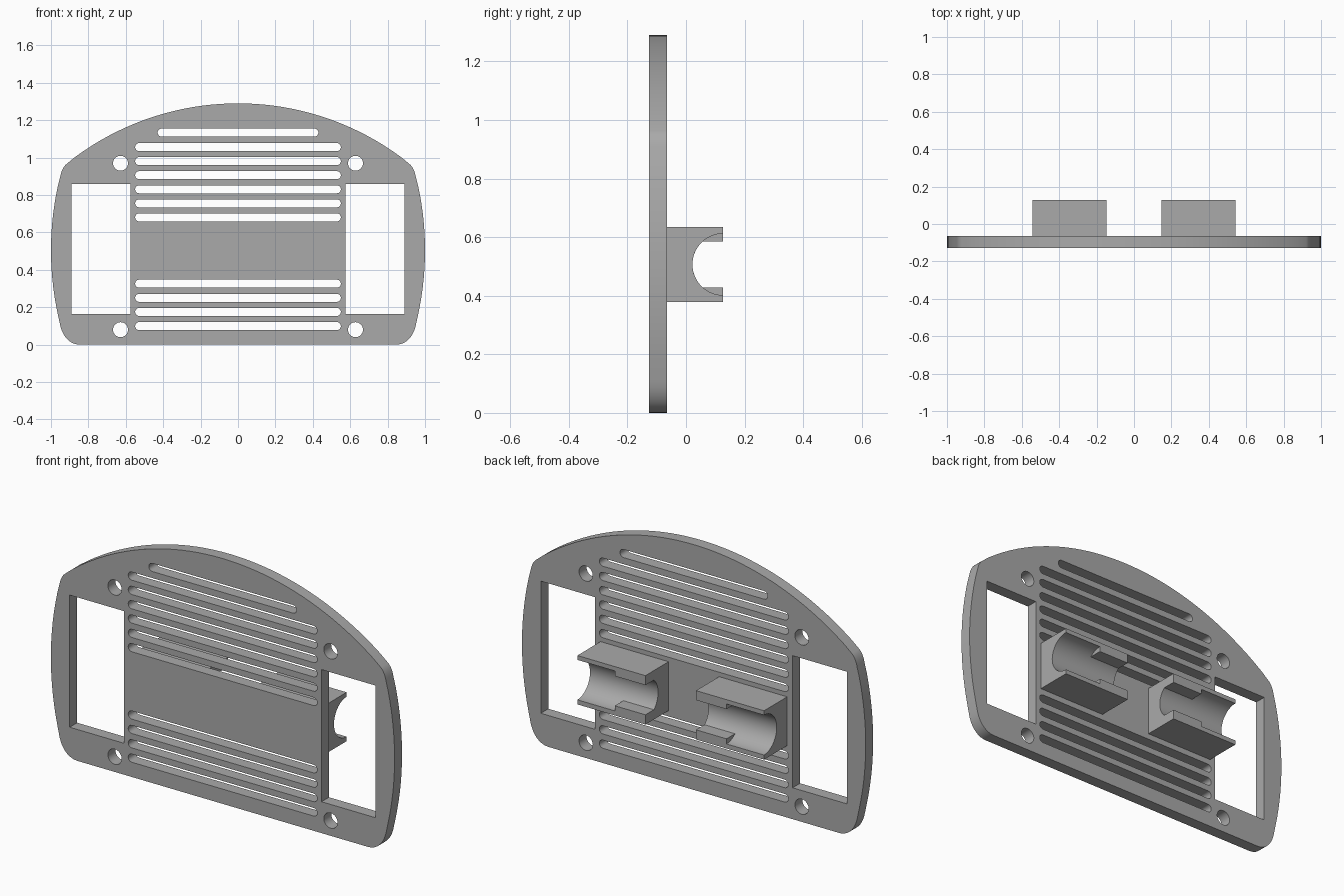
import bpy, bmesh, math
from mathutils import Matrix, Vector

if "Cube" in bpy.data.objects:
    bpy.data.objects.remove(bpy.data.objects["Cube"])

grey = bpy.data.materials.new("plain grey")
grey.diffuse_color = (0.4, 0.4, 0.4, 1)
grey.use_nodes = True
grey.node_tree.nodes["Principled BSDF"].inputs["Base Color"].default_value = grey.diffuse_color


def arc(cx, cy, r, a0, a1, n):
    """Points on a circular arc, angles in degrees."""
    return [(cx + r * math.cos(math.radians(a0 + (a1 - a0) * i / n)),
             cy + r * math.sin(math.radians(a0 + (a1 - a0) * i / n))) for i in range(n + 1)]


def bezier(a, b, c, d, n=10):
    """Inner points and ends of a cubic corner."""
    a, b, c, d = map(Vector, (a, b, c, d))
    pts = []
    for i in range(n + 1):
        t = i / n
        pts.append(tuple(a * (1 - t) ** 3 + b * 3 * t * (1 - t) ** 2 + c * 3 * t * t * (1 - t) + d * t ** 3))
    return pts


def extrude_profile(name, loops, depth, matrix):
    """Filled 2D loops (outline first, then holes) extruded evenly to both sides."""
    cu = bpy.data.curves.new(name, 'CURVE')
    cu.dimensions, cu.fill_mode, cu.extrude = '2D', 'BOTH', depth / 2
    for pts in loops:
        s = cu.splines.new('POLY')
        s.points.add(len(pts) - 1)
        for p, (x, y) in zip(s.points, pts):
            p.co = (x, y, 0, 1)
        s.use_cyclic_u = True
    tmp = bpy.data.objects.new(name + "_profile", cu)
    bpy.context.collection.objects.link(tmp)
    bpy.context.view_layer.update()
    mesh = bpy.data.meshes.new_from_object(tmp.evaluated_get(bpy.context.evaluated_depsgraph_get()))
    bpy.data.objects.remove(tmp)
    bm = bmesh.new()
    bm.from_mesh(mesh)
    bmesh.ops.remove_doubles(bm, verts=bm.verts, dist=1e-5)
    bmesh.ops.transform(bm, matrix=matrix, verts=bm.verts)
    bmesh.ops.recalc_face_normals(bm, faces=bm.faces)
    bm.to_mesh(mesh)
    bm.free()
    mesh.name = name
    mesh.materials.clear()
    mesh.materials.append(grey)
    ob = bpy.data.objects.new(name, mesh)
    bpy.context.collection.objects.link(ob)
    bpy.ops.object.select_all(action='DESELECT')
    ob.select_set(True)
    bpy.context.view_layer.objects.active = ob
    bpy.ops.object.shade_smooth_by_angle(angle=math.radians(30))
    return ob


# Plate outline: right half from bottom to crown, then mirrored
half = bezier((0.845, 0), (0.90, 0), (0.94, 0.045), (0.952, 0.11))
side_r = 1.62
half += [(1 - side_r + math.sqrt(side_r ** 2 - (z - 0.505) ** 2), z)
         for z in [0.11 + 0.79 * i / 16 for i in range(1, 16)]]
half += bezier((0.95, 0.90), (0.945, 0.925), (0.937, 0.947), (0.92, 0.963))
top_r = 1.465
half += [(x, 1.29 - top_r + math.sqrt(top_r ** 2 - x * x))
         for x in [0.92 * (1 - i / 20) for i in range(1, 21)]]
outline = half + [(-x, z) for x, z in reversed(half[:-1])]


def slot(w, z, r=0.0215):
    """Round-ended ventilation slot."""
    return arc(w - r, z, r, -90, 90, 10) + arc(r - w, z, r, 90, 270, 10)


# Windows, screw holes and ventilation slots
holes = []
for s in (-1, 1):
    holes.append([(s * 0.575, 0.165), (s * 0.89, 0.165), (s * 0.89, 0.86), (s * 0.575, 0.86)])
    for z in (0.08, 0.97):
        holes.append(arc(s * 0.628, z, 0.04, 0, 360, 32)[:-1])
holes += [slot(0.55, 0.099 + 0.0756 * i) for i in range(4)]
holes += [slot(0.55, 0.68 + 0.0753 * i) for i in range(6)]
holes.append(slot(0.43, 1.134))

front = Matrix.Translation((0, -0.096, 0)) @ Matrix.Rotation(math.pi / 2, 4, 'X')
extrude_profile("vent_plate", [outline] + holes, 0.062, front)

# Clips: open C section outside, narrower mouth with thick lips inside
BACK, TIP, LOW, HIGH, MID, R = -0.065, 0.127, 0.378, 0.635, 0.507, 0.105
box = [(TIP, LOW), (BACK, LOW), (BACK, HIGH), (TIP, HIGH)]
open_section = box + arc(TIP, MID, R, 90, 270, 32)
lip = 0.078
a = 180 - math.degrees(math.asin(lip / R))
lip_section = box + [(TIP, MID + lip)] + arc(TIP, MID, R, a, 360 - a, 24) + [(TIP, MID - lip)]
axes = Matrix(((0, 0, 1, 0), (1, 0, 0, 0), (0, 1, 0, 0), (0, 0, 0, 1)))
for s, label in ((-1, "left"), (1, "right")):
    for part, section, x0, x1 in (("open", open_section, 0.325, 0.543), ("lipped", lip_section, 0.147, 0.325)):
        extrude_profile(f"{label}_clip_{part}", [section], x1 - x0,
                        Matrix.Translation((s * (x0 + x1) / 2, 0, 0)) @ axes)
